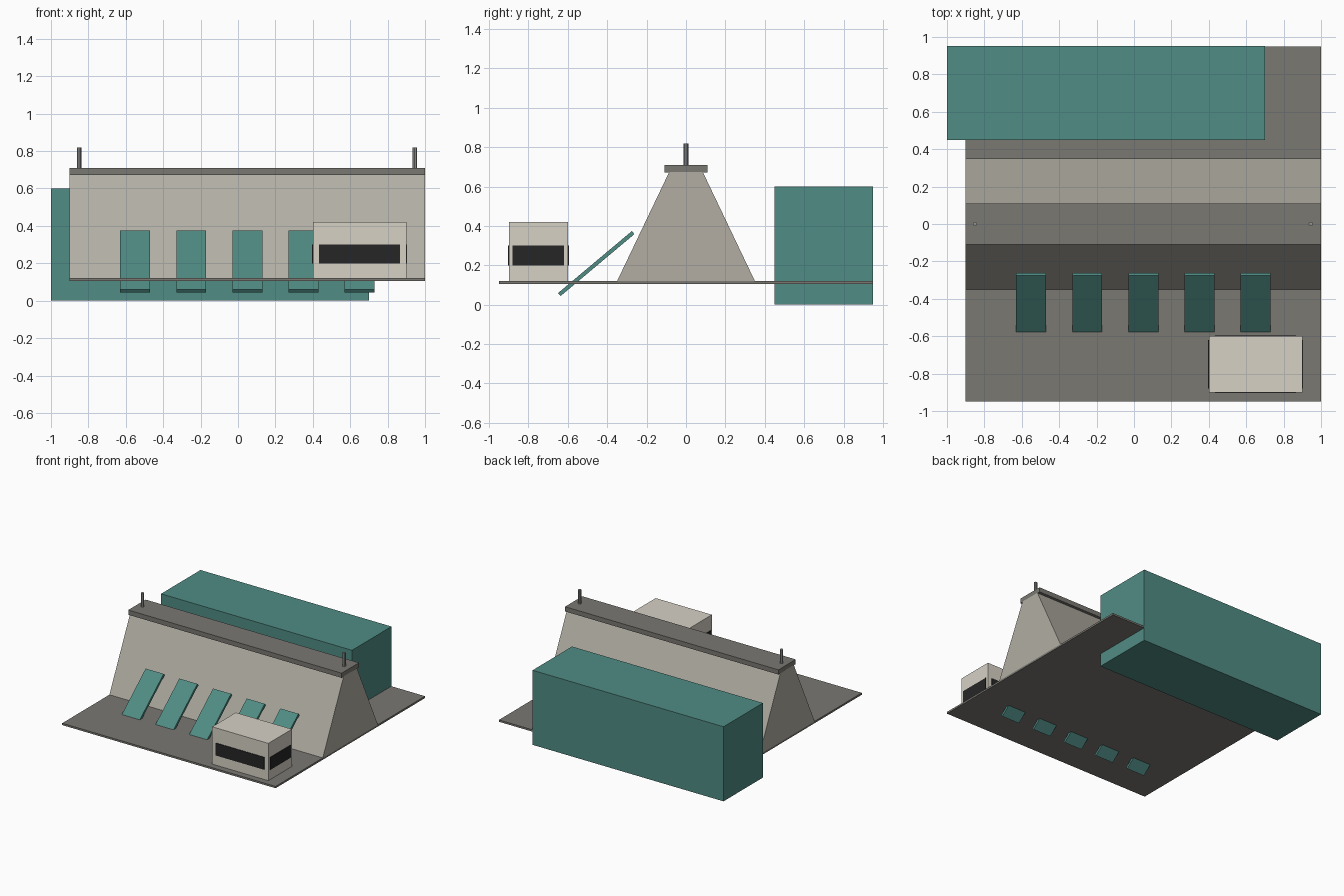
import bpy
import bmesh
import math

if "Cube" in bpy.data.objects:
    bpy.data.objects.remove(bpy.data.objects["Cube"])


def material(name, rgb):
    """Flat material from an sRGB colour, stored as linear values."""
    lin = [((c / 255 + 0.055) / 1.055) ** 2.4 for c in rgb]
    m = bpy.data.materials.new(name)
    m.diffuse_color = (*lin, 1)
    m.use_nodes = True
    m.node_tree.nodes["Principled BSDF"].inputs["Base Color"].default_value = m.diffuse_color
    return m


TEAL = material("teal water", (80, 140, 132))
DARK = material("dark concrete", (122, 120, 114))
PALE = material("pale concrete", (178, 174, 164))
CREAM = material("cream wall", (214, 209, 197))
GLASS = material("black glass", (38, 38, 39))
STEEL = material("grey steel", (150, 150, 148))


def finish(name, bm, mat):
    bmesh.ops.recalc_face_normals(bm, faces=bm.faces)
    mesh = bpy.data.meshes.new(name)
    bm.to_mesh(mesh)
    bm.free()
    mesh.materials.append(mat)
    ob = bpy.data.objects.new(name, mesh)
    bpy.context.collection.objects.link(ob)
    return ob


def box(name, x, y, z, mat):
    """Box from (min, max) ranges on each axis; origin at its centre."""
    bm = bmesh.new()
    bmesh.ops.create_cube(bm, size=1)
    bmesh.ops.scale(bm, verts=bm.verts, vec=[r[1] - r[0] for r in (x, y, z)])
    ob = finish(name, bm, mat)
    ob.location = [(r[0] + r[1]) / 2 for r in (x, y, z)]
    return ob


# Base plate and reservoir block
box("ground_slab", (-0.9, 1), (-0.95, 0.95), (0.105, 0.12), DARK)
box("reservoir", (-1, 0.7), (0.45, 0.951), (0, 0.6), TEAL)

# Dam wall: trapezoid profile extruded along x
bm = bmesh.new()
profile = [(-0.35, 0.12), (0.35, 0.12), (0.085, 0.675), (-0.085, 0.675)]
face = bm.faces.new([bm.verts.new((-0.9, y, z)) for y, z in profile])
ext = bmesh.ops.extrude_face_region(bm, geom=[face])
bmesh.ops.translate(bm, vec=(1.9, 0, 0),
                    verts=[v for v in ext["geom"] if isinstance(v, bmesh.types.BMVert)])
bm.faces.new([v for v in face.verts]) if not face.is_valid else None
finish("dam_wall", bm, PALE)

# Crest road and lamp posts
box("crest_road", (-0.9, 1), (-0.11, 0.11), (0.672, 0.71), DARK)
for i, x in enumerate((-0.85, 0.945)):
    bm = bmesh.new()
    bmesh.ops.create_cone(bm, cap_ends=True, segments=8,
                          radius1=0.012, radius2=0.012, depth=0.11)
    post = finish(f"lamp_post_{i + 1}", bm, STEEL)
    post.location = (x, 0, 0.765)

# Sloping spillway gates
for i in range(5):
    x = -0.55 + 0.3 * i
    gate = box(f"spillway_gate_{i + 1}", (x - 0.08, x + 0.08),
               (-0.701, -0.211), (0.199, 0.219), TEAL)
    gate.rotation_euler.x = math.radians(40)

# Powerhouse with a window band on each side
box("powerhouse", (0.4, 0.9), (-0.9, -0.6), (0.12, 0.42), CREAM)
band = (0.2, 0.3)
for name, y in (("front", -0.9), ("back", -0.6)):
    box(f"window_{name}", (0.433, 0.865), (y - 0.0045, y + 0.0045), band, GLASS)
for name, x in (("left", 0.4), ("right", 0.9)):
    box(f"window_{name}", (x - 0.0045, x + 0.0045), (-0.88, -0.62), band, GLASS)
